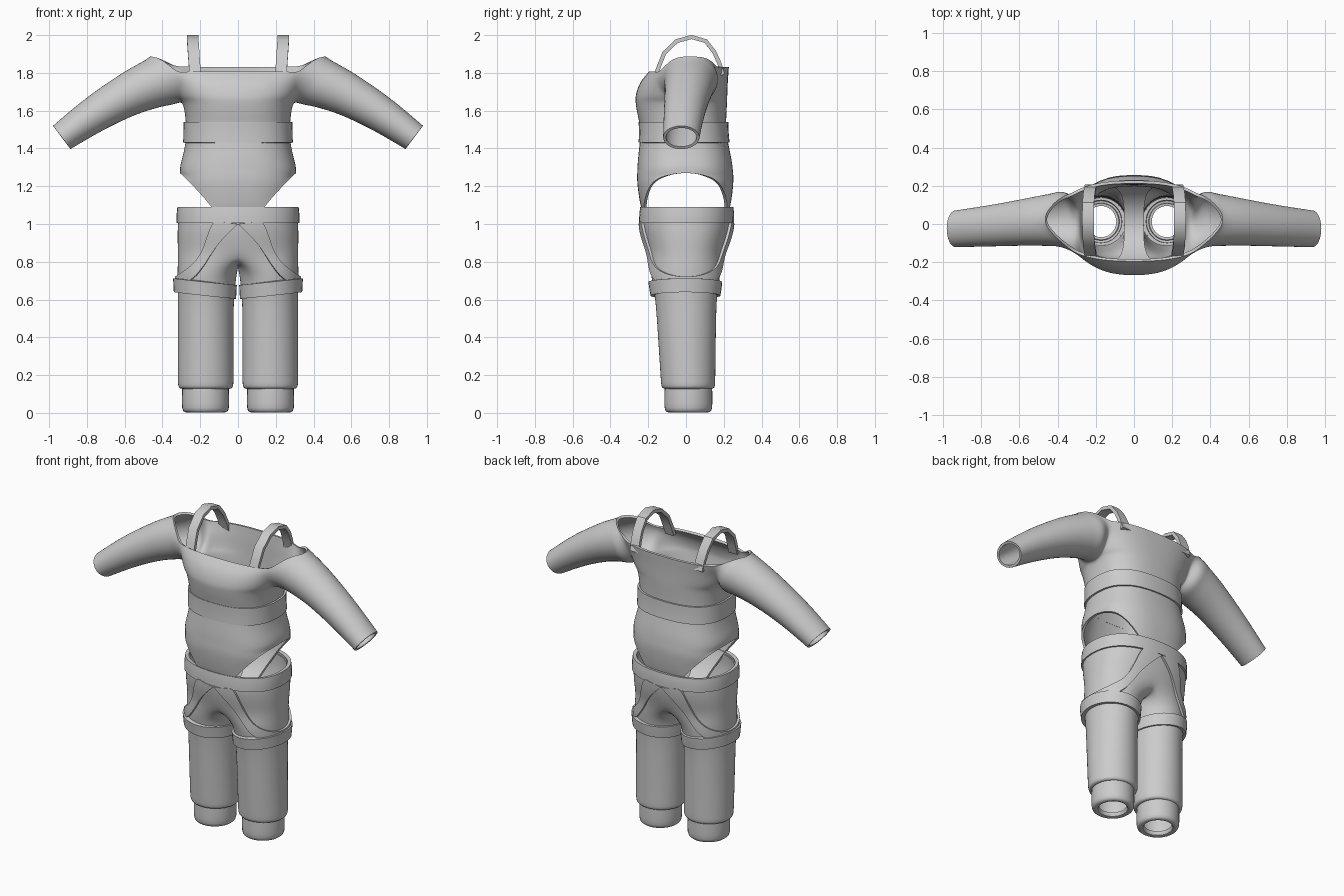
import bpy, bmesh
from math import sin, cos, radians

if "Cube" in bpy.data.objects:
    bpy.data.objects.remove(bpy.data.objects["Cube"])


def make(name, grids, closed=False, thick=0.015, sub=2, wrap=None):
    """Skin rows of points (x >= 0 half), mirror, smooth and thicken them."""
    bm = bmesh.new()
    for rows, loop in grids:
        vs = [[bm.verts.new(p) for p in r] for r in rows]
        for a, b in zip(vs, vs[1:]):
            n = len(a)
            for i in range(n if loop else n - 1):
                j = (i + 1) % n
                bm.faces.new((a[i], a[j], b[j], b[i]))
    bmesh.ops.remove_doubles(bm, verts=bm.verts, dist=0.0005)
    bmesh.ops.dissolve_degenerate(bm, edges=bm.edges, dist=0.0001)
    bmesh.ops.recalc_face_normals(bm, faces=bm.faces)
    me = bpy.data.meshes.new(name)
    bm.to_mesh(me)
    bm.free()
    ob = bpy.data.objects.new(name, me)
    bpy.context.collection.objects.link(ob)
    m = ob.modifiers.new("mirror", 'MIRROR')
    m.merge_threshold = 0.001
    if sub:
        ob.modifiers.new("smooth", 'SUBSURF').levels = sub
    if wrap:
        w = ob.modifiers.new("wrap", 'SHRINKWRAP')
        w.target = wrap
        w.wrap_mode = 'OUTSIDE_SURFACE'
        w.offset = 0.008
    s = ob.modifiers.new("thickness", 'SOLIDIFY')
    s.thickness = thick
    s.offset = 0
    bpy.ops.object.select_all(action='DESELECT')
    bpy.context.view_layer.objects.active = ob
    ob.select_set(True)
    bpy.ops.object.convert(target='MESH')
    bpy.ops.object.shade_smooth_by_angle(angle=radians(35))
    return ob


def point(z, hw, yf, yb, a, p=0.8):
    """Body outline at angle a: 0 front, 90 side, 180 back."""
    s, c = sin(radians(a)), cos(radians(a))
    return (hw * abs(s) ** p, (yf if c > 0 else yb) * abs(c) ** p, z)


def arc(z, hw, yf, yb, a0=0, a1=180, n=13, p=0.8):
    return [point(z, hw, yf, yb, a0 + (a1 - a0) * i / (n - 1), p) for i in range(n)]


def leg(z, cx, rx, yf, yb, tilt=0):
    yc, ry = (yf + yb) / 2, (yb - yf) / 2
    return [(cx + rx * cos(radians(20 * i - 120)), yc + ry * sin(radians(20 * i - 120)),
             z + tilt * cos(radians(20 * i - 120))) for i in range(18)]


# Bodysuit: front and back panels, narrowed for leg holes below and sleeves above
body = [(.87, .31, 0, 0, 6), (.89, .31, -.09, .09, 6), (.96, .31, -.17, .17, 8),
        (1.04, .31, -.215, .21, 15), (1.1, .31, -.235, .23, 22), (1.2, .312, -.25, .243, 43),
        (1.25, .312, -.253, .245, 61), (1.28, .31, -.252, .243, 90), (1.34, .292, -.25, .237, 90),
        (1.42, .272, -.24, .218, 90), (1.5, .268, -.232, .205, 90), (1.58, .274, -.252, .208, 90),
        (1.65, .287, -.263, .212, 90), (1.67, .31, -.262, .212, 78), (1.71, .33, -.253, .213, 68),
        (1.75, .35, -.235, .215, 60), (1.78, .38, -.21, .218, 54), (1.803, .40, -.19, .22, 50)]
front = [arc(z, hw, yf, yb, 0, a, 7) for z, hw, yf, yb, a in body]
back = [arc(z + max(0, z - 1.71) * .3, hw, yf, yb, 180, 180 - a, 7) for z, hw, yf, yb, a in body]


# Sleeve: starts on the armhole edge and closes into full rings past the shoulder
def sleeve_ring(tx, tz, bx, bz, yc, ry, gap):
    pts = []
    for i in range(11):
        f = radians(gap + (360 - 2 * gap) * i / 10)
        k = cos(f) * 1.05
        pts.append(((tx + bx) / 2 + (tx - bx) / 2 * k, yc - ry * 1.05 * sin(f),
                    (tz + bz) / 2 + (tz - bz) / 2 * k))
    return pts


armhole = [r[-1] for r in front[:11:-1]] + [r[-1] for r in back[13:]]
sleeve = [armhole] + [sleeve_ring(*s) for s in (
    (.40, 1.895, .335, 1.645, .025, .14, 45), (.445, 1.885, .37, 1.635, .025, .135, 20),
    (.465, 1.873, .395, 1.63, .022, .132, 0), (.56, 1.825, .48, 1.607, .015, .122, 0),
    (.66, 1.762, .57, 1.575, .005, .113, 0), (.82, 1.65, .73, 1.498, -.012, .10, 0),
    (.975, 1.515, .89, 1.402, -.025, .09, 0))]
make("bodysuit", [(front, False), (back, False), (sleeve, False)])

# Belt and shoulder straps
make("belt", [([arc(z, h, f, b) for z, h, f, b in (
    (1.43, .282, -.242, .222), (1.485, .28, -.24, .216), (1.54, .28, -.242, .215))], False)],
    thick=.022, sub=1)
strap = [(-.165, 1.77), (-.145, 1.83), (-.115, 1.905), (-.05, 1.968), (.03, 1.99),
         (.105, 1.968), (.15, 1.91), (.177, 1.85), (.195, 1.79)]
make("shoulder_strap", [([[(x + (z - 1.8) * .07, y, z) for x in (.197, .258)]
                          for y, z in strap], False)], thick=.022, sub=0)

# Trousers: hip shell that splits into two legs at the crotch
hip = [arc(z, h, f, b, p=.85) for z, h, f, b in (
    (1.07, .305, -.228, .236), (1.0, .314, -.234, .238), (.92, .316, -.22, .225),
    (.84, .312, -.2, .2))]
crotch = [(0, y, z) for y, z in ((.15, .815), (.08, .80), (0, .795), (-.08, .80), (-.15, .815))]
legs = [hip[-1] + crotch] + [leg(*r) for r in (
    (.75, .163, .153, -.185, .18), (.66, .168, .146, -.167, .165), (.58, .17, .142, -.155, .156),
    (.4, .171, .142, -.143, .153), (.2, .171, .142, -.13, .15), (.15, .171, .142, -.127, .15),
    (.135, .171, .138, -.122, .146), (.135, .171, .12, -.108, .13))]
trousers = make("trousers", [(hip, False), (legs, True)])

# Waistband
make("waistband", [([arc(z, h, f, b, p=.85) for z, h, f, b in (
    (1.005, .318, -.24, .246), (1.05, .318, -.239, .247), (1.088, .313, -.234, .242))], False)],
    thick=.022, sub=1)

# Diagonal hip strap hugging the trousers from front centre around to back centre
upper = [(20, 1.02), (28, .9), (36, .82), (50, .765), (70, .73), (90, .717)]
lower = [(0, 1.0), (12, .92), (25, .82), (38, .72), (65, .67), (90, .66)]
cols = []
for (au, zu), (al, zl) in zip(upper, lower):
    cols.append([(au + (al - au) * t / 3, zu + (zl - zu) * t / 3) for t in range(4)])
cols += [[(180 - a, z) for a, z in c] for c in cols[-2::-1]]
make("hip_strap", [([[point(z, .33, -.235, .24, a, .85) for a, z in c] for c in cols], False)],
     thick=.014, wrap=trousers)

# Thigh bands
make("thigh_band", [([leg(z, .175, rx, f, b, .018) for z, rx, f, b in (
    (.622, .156, -.18, .174), (.66, .158, -.186, .18), (.695, .16, -.192, .184))], True)],
    thick=.024, sub=1)

# Ankle cuffs with a rounded lower lip
make("ankle_cuff", [([leg(*r) for r in (
    (.145, .172, .118, -.108, .134), (.08, .172, .12, -.11, .135), (.02, .172, .12, -.11, .135),
    (.009, .172, .112, -.102, .127), (.008, .172, .09, -.08, .105),
    (.03, .172, .088, -.078, .103))], True)], thick=.014, sub=1)
